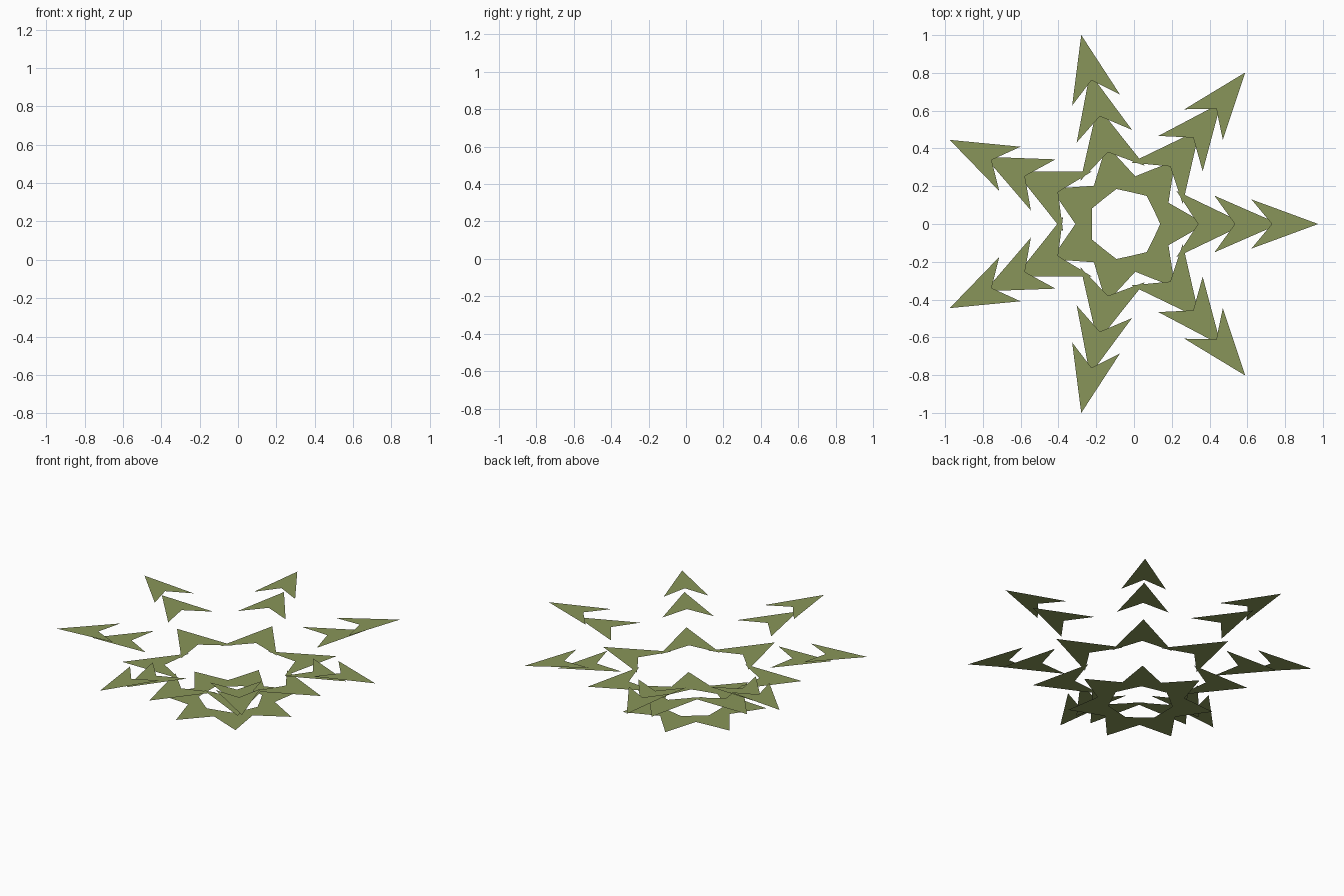
import bpy
from math import cos, sin, tau

if "Cube" in bpy.data.objects:
    bpy.data.objects.remove(bpy.data.objects["Cube"])

ARMS = 7
CENTRE_X = -0.051   # seven-fold centre, so the bounding box is centred

green = bpy.data.materials.new("olive_green")
green.diffuse_color = (0.25, 0.30, 0.10, 1)
green.use_nodes = True
green.node_tree.nodes["Principled BSDF"].inputs["Base Color"].default_value = green.diffuse_color

# Tiers of flat leaf slices: name, height, tip radius, notch radius, barb radius, barb half width
TIERS = [
    ("bottom_leaf_ring", 0.0, 0.43, 0.19, 0.103, 0.187),
    ("lower_leaf_ring", 0.19, 0.64, 0.39, 0.276, 0.175),
    ("upper_leaf_ring", 0.332, 0.82, 0.585, 0.477, 0.15),
    ("top_leaf_ring", 0.374, 1.026, 0.781, 0.673, 0.13),
]


def leaf_ring(name, z, tip, notch, barb, half):
    """Seven flat arrowheads around the centre, facing up."""
    outline = [(tip, 0), (barb, half), (notch, 0), (barb, -half)]
    verts, faces = [], []
    for i in range(ARMS):
        a = tau * i / ARMS
        faces.append(tuple(range(len(verts), len(verts) + 4)))
        verts += [(CENTRE_X + x * cos(a) - y * sin(a),
                   x * sin(a) + y * cos(a), z) for x, y in outline]
    mesh = bpy.data.meshes.new(name)
    mesh.from_pydata(verts, [], faces)
    mesh.materials.append(green)
    bpy.context.collection.objects.link(bpy.data.objects.new(name, mesh))


for tier in TIERS:
    leaf_ring(*tier)
